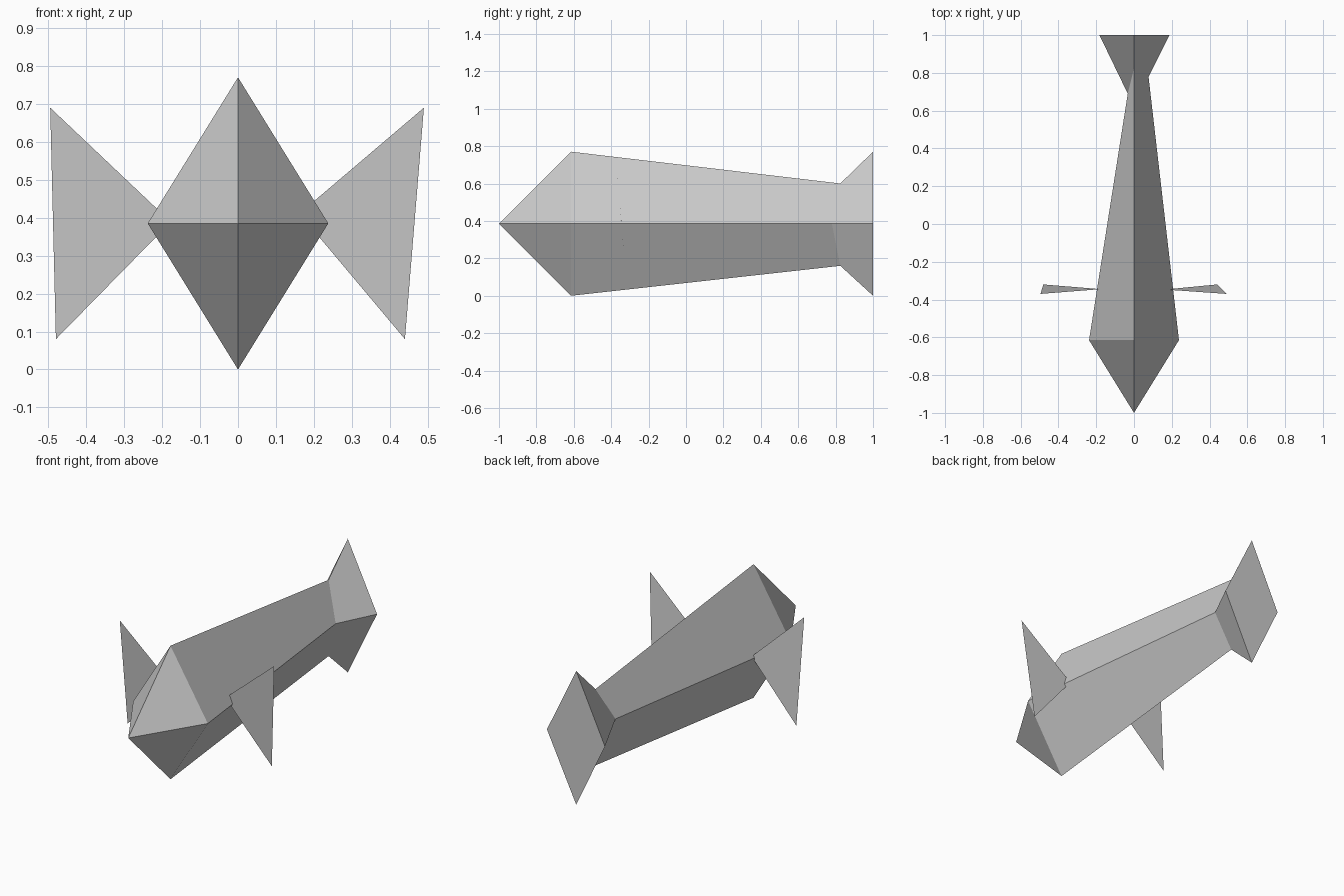
import bpy
import bmesh

if "Cube" in bpy.data.objects:
    bpy.data.objects.remove(bpy.data.objects["Cube"])


def make_object(name, bm):
    mesh = bpy.data.meshes.new(name)
    bm.to_mesh(mesh)
    bm.free()
    obj = bpy.data.objects.new(name, mesh)
    bpy.context.collection.objects.link(obj)
    return obj


MID = 0.385

# Fish body: nose point, diamond shoulder, narrow waist, flared tail
# Each ring runs right, top, left, bottom
shoulder = [(0.238, -0.615, MID), (0, -0.615, 0.77), (-0.238, -0.615, MID), (0, -0.615, 0)]
waist = [(0.077, 0.78, MID), (0, 0.825, 0.60), (-0.033, 0.69, MID), (0, 0.825, 0.16)]
tail = [(0.187, 1, MID), (0, 1, 0.77), (-0.183, 1, MID), (0, 1, 0)]

bm = bmesh.new()
nose = bm.verts.new((0, -1, MID))
rings = [[bm.verts.new(p) for p in ring] for ring in (shoulder, waist, tail)]
for i in range(4):
    j = (i + 1) % 4
    bm.faces.new((nose, rings[0][i], rings[0][j]))
    for a, b in zip(rings, rings[1:]):
        bm.faces.new((a[i], b[i], b[j], a[j]))
bm.faces.new(rings[-1])
bmesh.ops.recalc_face_normals(bm, faces=bm.faces)
make_object("body", bm)

# Side fins: thin triangular sheets rooted inside the body
fins = {
    "left_fin": [(-0.177, -0.345, 0.389), (-0.495, -0.37, 0.69), (-0.48, -0.32, 0.08)],
    "right_fin": [(0.162, -0.347, 0.411), (0.49, -0.37, 0.69), (0.44, -0.32, 0.08)],
}
for name, points in fins.items():
    bm = bmesh.new()
    bm.faces.new([bm.verts.new(p) for p in points])
    make_object(name, bm)
